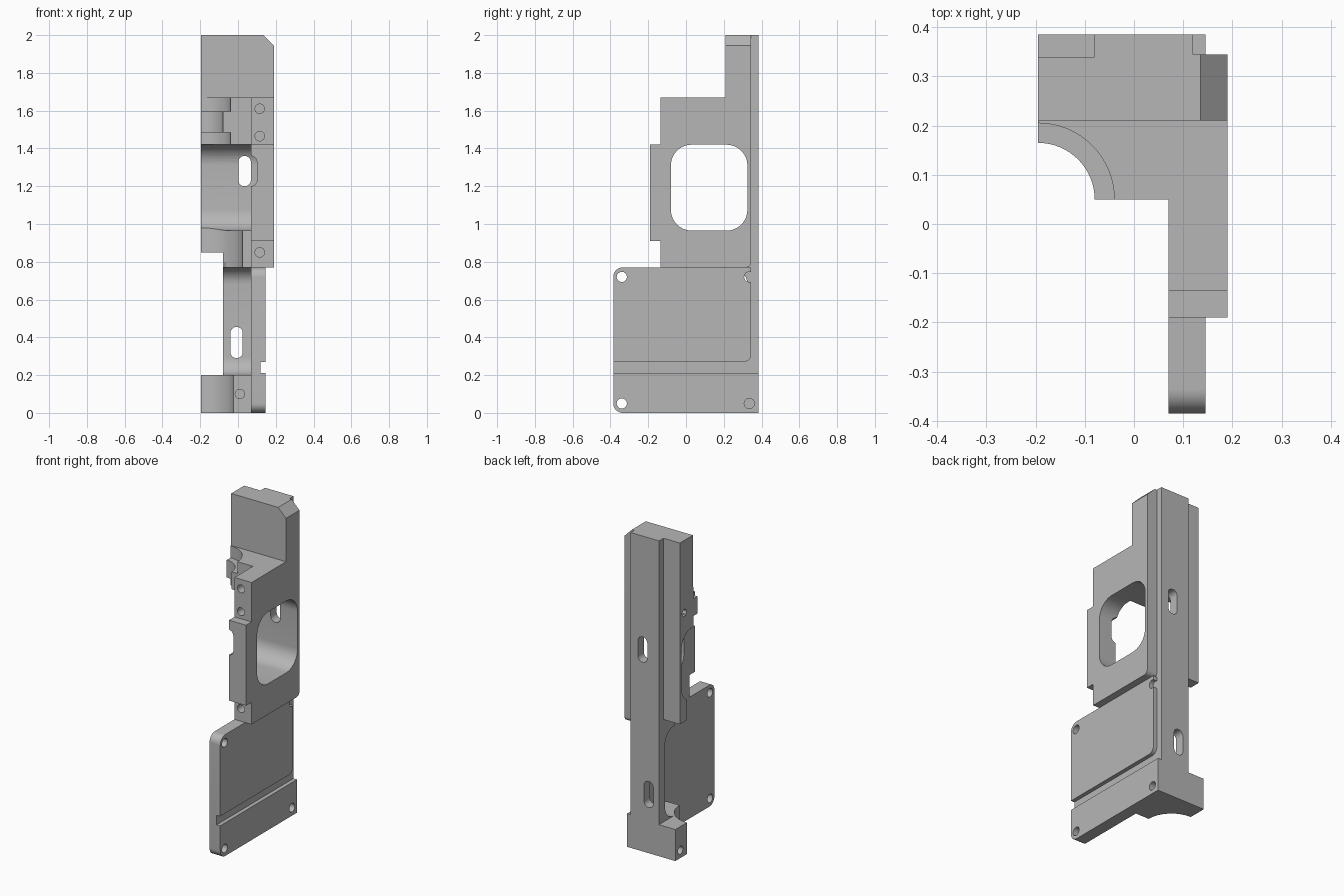
import bpy, bmesh
from math import cos, sin, pi
from mathutils import Vector

cube = bpy.data.objects.get("Cube")
if cube:
    bpy.data.objects.remove(cube, do_unlink=True)

grey = bpy.data.materials.new("machined_grey")
grey.use_nodes = True
grey.diffuse_color = (0.47, 0.47, 0.47, 1)
grey.node_tree.nodes["Principled BSDF"].inputs["Base Color"].default_value = grey.diffuse_color


def rounded(points, steps=10):
    """Outline whose corners (u, v, radius) are replaced by arcs."""
    out = []
    for i, p in enumerate(points):
        c = Vector(p[:2])
        if len(p) < 3:
            out.append(c)
            continue
        a = (Vector(points[i - 1][:2]) - c).normalized()
        b = (Vector(points[(i + 1) % len(points)][:2]) - c).normalized()
        for k in range(steps + 1):
            t = k / steps * pi / 2
            out.append(c + p[2] * (a * (1 - sin(t)) + b * (1 - cos(t))))
    return out


def prism(name, axis, points, lo, hi):
    """Extrude a filleted outline along x, y or z."""
    place = {"x": lambda u, v, w: (w, u, v),
             "y": lambda u, v, w: (u, w, v),
             "z": lambda u, v, w: (u, v, w)}[axis]
    bm = bmesh.new()
    face = bm.faces.new([bm.verts.new(place(p[0], p[1], lo)) for p in rounded(points)])
    ext = bmesh.ops.extrude_face_region(bm, geom=[face])
    move = Vector(place(0, 0, hi - lo))
    bmesh.ops.translate(bm, vec=move, verts=[g for g in ext["geom"] if isinstance(g, bmesh.types.BMVert)])
    bmesh.ops.recalc_face_normals(bm, faces=bm.faces)
    mesh = bpy.data.meshes.new(name)
    bm.to_mesh(mesh)
    bm.free()
    mesh.materials.append(grey)
    ob = bpy.data.objects.new(name, mesh)
    bpy.context.collection.objects.link(ob)
    return ob


def rect(u0, v0, u1, v1, r=None):
    pts = [(u0, v0), (u1, v0), (u1, v1), (u0, v1)]
    return [p + (r,) for p in pts] if r else pts


def disc(u, v, r, n=48):
    return [(u + r * cos(2 * pi * k / n), v + r * sin(2 * pi * k / n)) for k in range(n)]


def cut(ob, axis, points, lo, hi):
    cutter = prism("cutter", axis, points, lo, hi)
    cutter.hide_render = True
    mod = ob.modifiers.new("cut", "BOOLEAN")
    mod.operation, mod.solver, mod.object = "DIFFERENCE", "EXACT", cutter
    bpy.context.view_layer.objects.active = ob
    bpy.ops.object.modifier_apply(modifier=mod.name)
    bpy.data.objects.remove(cutter, do_unlink=True)


LEFT, INNER, OUTER = -0.195, 0.07, 0.19

# Foot block with a curved relief and screw holes
foot = prism("foot_block", "z", rect(LEFT, 0.1, INNER, 0.385), 0, 0.2)
cut(foot, "z", disc(LEFT, 0.1, 0.17), -0.1, 0.3)
cut(foot, "y", disc(0.01, 0.1, 0.025, 24), 0, 0.2)
cut(foot, "x", disc(0.335, 0.05, 0.025, 24), -0.3, -0.1)

# Thin side plate with two raised pads separated by a groove
plate = prism("side_plate", "x", [(-0.385, 0, 0.05), (0.385, 0), (0.385, 0.77), (-0.385, 0.77, 0.05)], INNER, 0.12)
lower_pad = prism("lower_pad", "x", [(-0.385, 0, 0.05), (0.385, 0), (0.385, 0.21), (-0.385, 0.21)], 0.12, 0.145)
upper_pad = prism("upper_pad", "x", [(-0.385, 0.27), (0.345, 0.27, 0.04), (0.345, 0.77), (-0.385, 0.77, 0.05)], 0.12, 0.145)
for part, heights in ((plate, (0.05, 0.72)), (lower_pad, (0.05,)), (upper_pad, (0.72,))):
    for z in heights:
        for y in (-0.34, 0.335):
            cut(part, "x", disc(y, z, 0.027, 24), 0, 0.25)

# Full-height back rail with a filleted pocket on its front
rail = prism("back_rail", "x", [
    (0.385, 0.19), (0.385, 2), (0.33, 2), (0.33, 0.8), (0.23, 0.8), (0.23, 0.77),
    (0.325, 0.77, 0.09), (0.325, 0.2, 0.09), (0.225, 0.2), (0.225, 0.19)], -0.08, 0.12)
cut(rail, "y", rect(-0.04, 0.29, 0.025, 0.455, 0.032), 0.1, 0.5)

# Housing: inner block and outer flange share the large window
housing = prism("housing_block", "x", [
    (0.34, 0.77), (0.34, 2), (0.21, 2), (0.21, 1.67), (0.05, 1.67), (0.05, 0.77)], LEFT, INNER)
flange = prism("outer_flange", "x", [
    (0.345, 0.77, 0.03), (0.345, 2), (0.21, 2), (0.21, 1.67), (-0.135, 1.67), (-0.135, 1.42),
    (-0.19, 1.42), (-0.19, 0.91), (-0.135, 0.91), (-0.135, 0.77)], INNER, OUTER)
for part in (housing, flange):
    cut(part, "x", rect(-0.08, 0.965, 0.325, 1.42, 0.11), -0.4, 0.4)

# Stepped bore leaving a narrow collar
for radius, lo, hi in ((0.155, 1.595, 1.75), (0.115, 1.3, 1.65), (0.155, 1.3, 1.485), (0.22, 0.7, 1.05)):
    cut(housing, "z", disc(LEFT, 0.05, radius, 64), lo, hi)
cut(housing, "z", rect(-0.3, 0, -0.08, 0.5), 0.7, 0.85)
cut(housing, "x", disc(0.295, 1.54, 0.022, 24), -0.3, -0.1)

# Upper slot through the back, matching notch in the flange
for part in (rail, housing):
    cut(part, "y", rect(0.002, 1.2, 0.068, 1.36, 0.032), 0.25, 0.5)
cut(flange, "y", rect(0.0, 1.2, 0.1, 1.36, 0.032), -0.3, 0)

# Chamfered top corner and front screw holes
cut(flange, "y", [(0.115, 2.02), (0.21, 1.925), (0.21, 2.02)], 0, 0.5)
for z in (0.85, 1.465, 1.61):
    cut(flange, "y", disc(0.115, z, 0.025, 24), -0.3, -0.05)

for ob in (foot, plate, lower_pad, upper_pad, rail, housing, flange):
    bpy.ops.object.select_all(action="DESELECT")
    ob.select_set(True)
    bpy.context.view_layer.objects.active = ob
    bpy.ops.object.shade_smooth_by_angle(angle=0.52)
